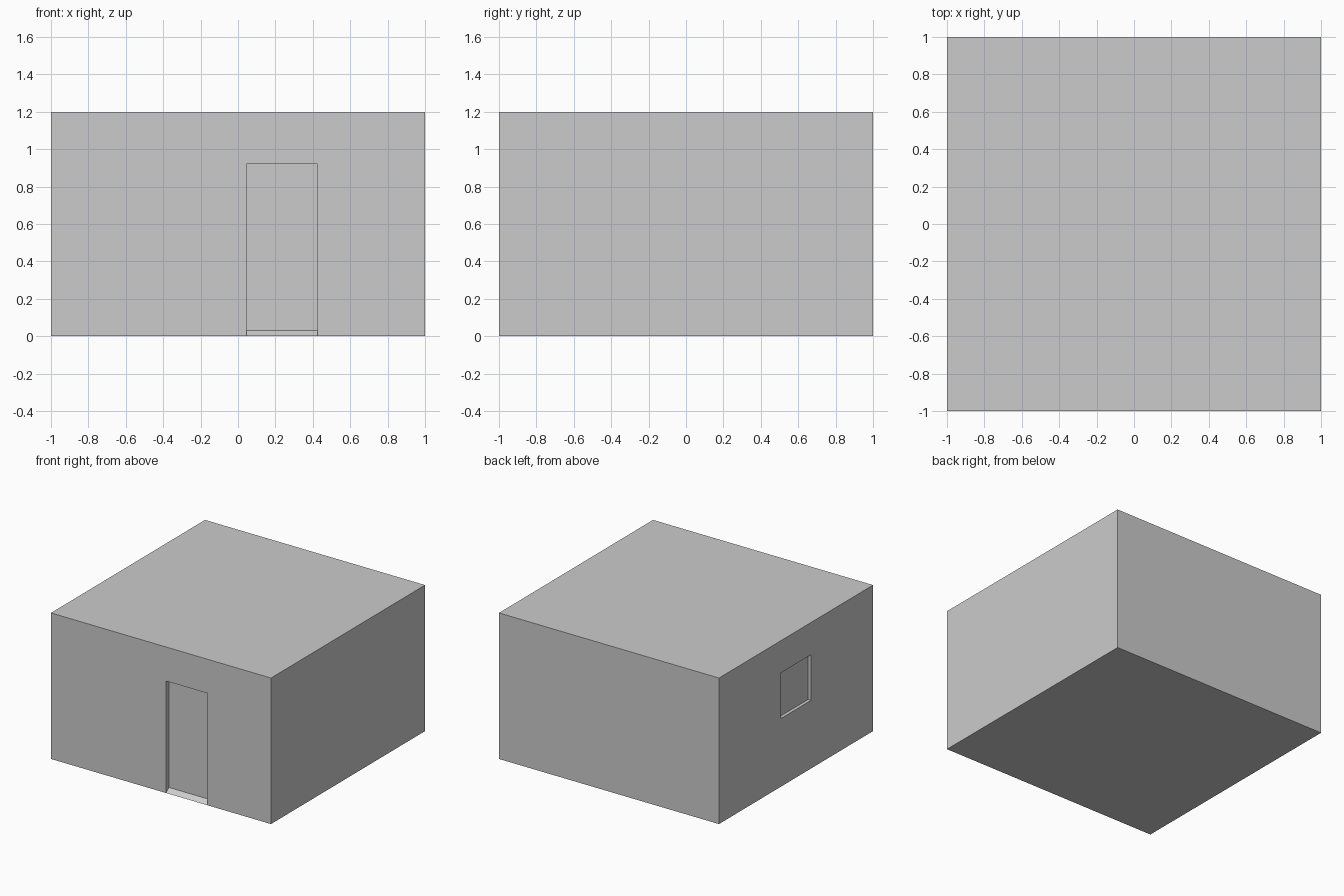
import bpy, bmesh
from mathutils import Vector

if "Cube" in bpy.data.objects:
    bpy.data.objects.remove(bpy.data.objects["Cube"])

bm = bmesh.new()

# Main block
bmesh.ops.create_cube(bm, size=1)
bmesh.ops.scale(bm, vec=(2, 2, 1.2), verts=bm.verts)
bmesh.ops.translate(bm, vec=(0, 0, 0.6), verts=bm.verts)


def cut_wall(wall, co, axis):
    """Split only the faces lying on one outer wall (wall = outward normal)."""
    faces = [f for f in bm.faces if f.normal.dot(wall) > 0.99 and f.calc_center_median().dot(wall) > 0.99]
    geom = faces + list({e for f in faces for e in f.edges}) + list({v for f in faces for v in f.verts})
    bmesh.ops.bisect_plane(bm, geom=geom, plane_co=co, plane_no=axis, dist=1e-5)


def recess(wall, cuts, centre, depth):
    """Cut an opening outline into a wall and push it inward."""
    bm.normal_update()
    for co, axis in cuts:
        cut_wall(wall, co, axis)
        bm.normal_update()
    panel = min(bm.faces, key=lambda f: (f.calc_center_median() - Vector(centre)).length)
    panel = bmesh.ops.extrude_discrete_faces(bm, faces=[panel])["faces"][0]
    bmesh.ops.translate(bm, vec=-wall * depth, verts=panel.verts)
    return panel


X, Y, Z = Vector((1, 0, 0)), Vector((0, 1, 0)), Vector((0, 0, 1))

# Door recess with a sloping threshold
door = recess(-Y, [(X * 0.045, X), (X * 0.425, X), (Z * 0.92, Z)], (0.235, -1, 0.46), 0.04)
for v in door.verts:
    if v.co.z < 0.01:
        v.co.z = 0.03

# Window recess on the left wall
recess(-X, [(Y * -0.195, Y), (Y * 0.195, Y), (Z * 0.56, Z), (Z * 0.935, Z)], (-1, 0, 0.7475), 0.027)

bmesh.ops.recalc_face_normals(bm, faces=bm.faces)
mesh = bpy.data.meshes.new("house_block")
bm.to_mesh(mesh)
bm.free()
bpy.context.collection.objects.link(bpy.data.objects.new("house_block", mesh))
